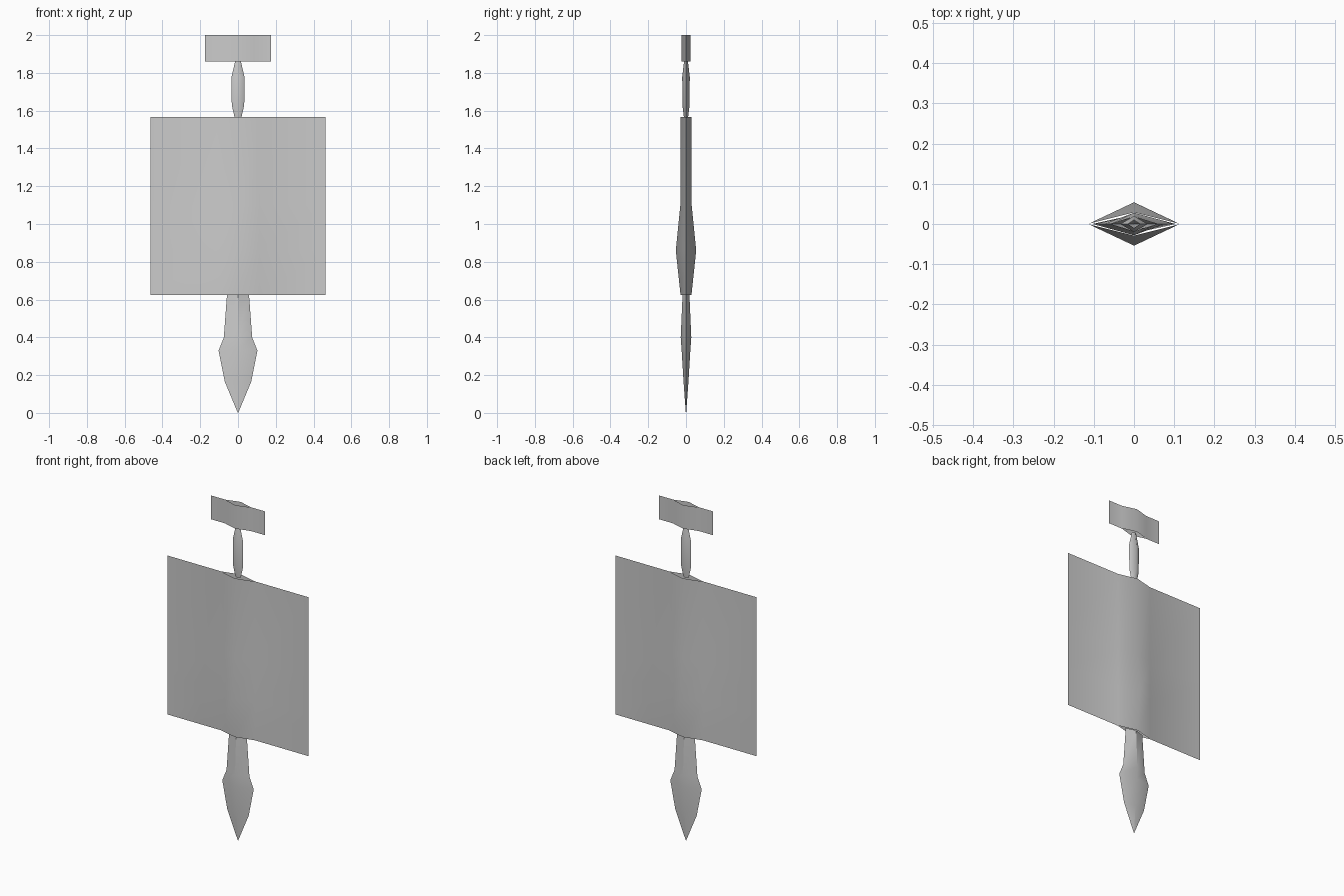
import bpy
import bmesh
import math

cube = bpy.data.objects.get("Cube")
if cube:
    bpy.data.objects.remove(cube, do_unlink=True)

steel = bpy.data.materials.new("plain_grey")
steel.use_nodes = True
GREY = (0.6, 0.6, 0.6, 1)
steel.diffuse_color = GREY
steel.node_tree.nodes["Principled BSDF"].inputs["Base Color"].default_value = GREY


def finish(name, bm, angle):
    bmesh.ops.remove_doubles(bm, verts=bm.verts, dist=0.0002)
    mesh = bpy.data.meshes.new(name)
    bm.to_mesh(mesh)
    bm.free()
    mesh.materials.append(steel)
    obj = bpy.data.objects.new(name, mesh)
    bpy.context.collection.objects.link(obj)
    bpy.ops.object.select_all(action="DESELECT")
    obj.select_set(True)
    bpy.context.view_layer.objects.active = obj
    bpy.ops.object.shade_smooth_by_angle(angle=math.radians(angle))
    return obj


def skin(bm, rows, closed):
    """Join consecutive rows of points with quads."""
    rows = [[bm.verts.new(p) for p in row] for row in rows]
    n = len(rows[0])
    for low, high in zip(rows, rows[1:]):
        for i in range(n if closed else n - 1):
            j = (i + 1) % n
            bm.faces.new((low[i], low[j], high[j], high[i]))


def diamond_body(name, sections, angle):
    """Four-sided tapering body from (z, half width, half depth)."""
    bm = bmesh.new()
    skin(bm, [[(-w, 0, z), (0, -d, z), (w, 0, z), (0, d, z)]
              for z, w, d in sections], True)
    return finish(name, bm, angle)


def card(name, side, half_width, ridge, sections):
    """Thin open sheet with a ridge down its middle, from (z, ridge depth)."""
    bm = bmesh.new()
    rows = []
    for z, d in sections:
        half = [(-half_width, 0.001), (-ridge, 0.001), (0, d)]
        line = half + [(-x, y) for x, y in half[1::-1]]
        rows.append([(-side * x, side * y, z) for x, y in line])
    skin(bm, rows, False)
    return finish(name, bm, 50)


# Blade, pointing down
diamond_body("blade", [(0, 0.001, 0.001), (0.165, 0.07, 0.013),
                       (0.33, 0.103, 0.023), (0.4, 0.075, 0.028),
                       (0.63, 0.058, 0.018)], 35)

# Grip
diamond_body("grip", [(1.565, 0.018, 0.011), (1.63, 0.033, 0.019),
                      (1.78, 0.034, 0.02), (1.862, 0.015, 0.01)], 80)

# Paired sheets of the guard and the pommel
for label, side in (("front", -1), ("back", 1)):
    card(label + "_guard_sheet", side, 0.463, 0.112,
         [(0.625, 0.029), (0.86, 0.054), (1.1, 0.03), (1.567, 0.029)])
    card(label + "_pommel_sheet", side, 0.176, 0.085,
         [(1.86, 0.025), (2.0, 0.025)])
